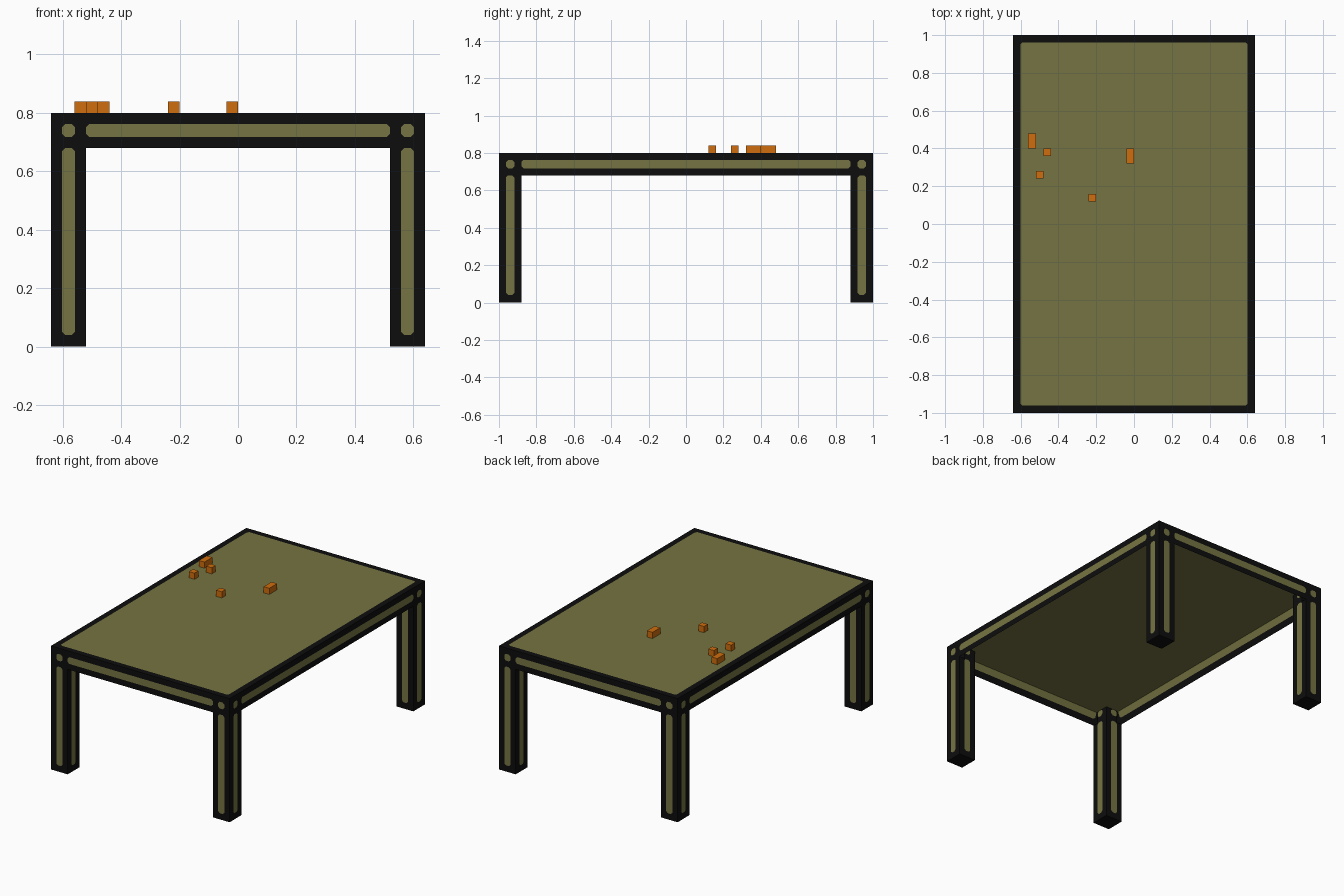
import bpy, bmesh
from mathutils import Vector

if "Cube" in bpy.data.objects:
    bpy.data.objects.remove(bpy.data.objects["Cube"])

HX, HY, TOP = 0.64, 1.0, 0.80        # half width, half depth, table height
LEG, EDGE, MID = 0.12, 0.038, 0.082  # leg size, black edge width, stripe far side
APRON, S0, S1, UNDER = 0.68, 0.718, 0.762, 0.76
CLIP = 0.011                         # cut-off of the stripe corners


def material(name, rgb):
    m = bpy.data.materials.new(name)
    m.diffuse_color = (*rgb, 1.0)
    m.use_nodes = True
    m.node_tree.nodes["Principled BSDF"].inputs["Base Color"].default_value = m.diffuse_color
    return m


BLACK = material("black edging", (0.004, 0.004, 0.004))
OLIVE = material("olive panel", (0.18, 0.175, 0.054))
ORANGE = material("orange block", (0.62, 0.155, 0.004))


def add_box(bm, lo, hi):
    lo, hi = Vector(lo), Vector(hi)
    verts = bmesh.ops.create_cube(bm, size=1)["verts"]
    for v in verts:
        v.co = (lo + hi) / 2 + v.co * (hi - lo)
    return verts


def cut(bm, axis, positions):
    for p in positions:
        co, no = Vector((0, 0, 0)), Vector((0, 0, 0))
        co[axis], no[axis] = p, 1
        bmesh.ops.bisect_plane(bm, geom=bm.verts[:] + bm.edges[:] + bm.faces[:],
                               dist=1e-5, plane_co=co, plane_no=no)


def paint(bm, is_olive):
    """Colour faces by a rule, then clip the outer corners of each olive panel."""
    bm.normal_update()
    for f in bm.faces:
        f.material_index = int(is_olive(f.calc_center_median(), f.normal))
    corners = [(v, [f for f in v.link_faces if f.material_index]) for v in bm.verts]
    for v, olive in [c for c in corners if len(c[1]) == 1]:
        face = next(f for f in v.link_faces if f.material_index)
        ends = []
        for e in [e for e in face.edges if v in e.verts]:
            ends.append(bmesh.utils.edge_split(e, v, CLIP / e.calc_length())[1])
        new = bmesh.utils.face_split(face, ends[0], ends[1])[0]
        tri = new if v in new.verts else face
        tri.material_index = 0


def finish(bm, name, *mats):
    me = bpy.data.meshes.new(name)
    bm.to_mesh(me)
    bm.free()
    for m in mats:
        me.materials.append(m)
    ob = bpy.data.objects.new(name, me)
    bpy.context.collection.objects.link(ob)
    return ob


def along(c, n):
    """Distance from the table corner, measured along a side face."""
    return HY - abs(c.y) if abs(n.x) > 0.5 else HX - abs(c.x)


# Table top with a hollow apron below
bm = bmesh.new()
add_box(bm, (-HX, -HY, APRON), (HX, HY, TOP))
bm.normal_update()
bottom = min(bm.faces, key=lambda f: f.calc_center_median().z)
bmesh.ops.inset_region(bm, faces=[bottom], thickness=EDGE)
for v in bottom.verts:
    v.co.z = UNDER
for axis, half in ((0, HX), (1, HY)):
    cut(bm, axis, [s * (half - d) for s in (-1, 1) for d in (EDGE, MID, LEG)])
cut(bm, 2, (S0, S1))


def top_rule(c, n):
    if n.z > 0.5:
        return abs(c.x) < HX - EDGE and abs(c.y) < HY - EDGE
    if n.z < -0.5:
        return c.z > S0
    t = along(c, n)
    return S0 < c.z < S1 and (EDGE < t < MID or t > LEG)


paint(bm, top_rule)
finish(bm, "table_top", BLACK, OLIVE)

# One leg, mirrored to all four corners; its inner part reaches up inside the apron
bm = bmesh.new()
add_box(bm, (HX - LEG, HY - LEG, 0), (HX, HY, APRON))
add_box(bm, (HX - LEG, HY - LEG, APRON), (HX - EDGE, HY - EDGE, UNDER))
for axis, half in ((0, HX), (1, HY)):
    cut(bm, axis, (half - EDGE, half - MID))
cut(bm, 2, (0.04, S0))


def leg_rule(c, n):
    return (abs(n.z) < 0.5 and EDGE < along(c, n) < MID
            and (0.04 < c.z < APRON or c.z > S0))


paint(bm, leg_rule)
legs = finish(bm, "legs", BLACK, OLIVE)
mirror = legs.modifiers.new("mirror", "MIRROR")
mirror.use_axis = (True, True, False)
mirror.use_mirror_merge = False

# Small blocks lying on the table: x, y of the low corner and length along y
for i, (x, y, length) in enumerate([(-0.56, 0.40, 0.08), (-0.48, 0.36, 0.04),
                                    (-0.52, 0.24, 0.04), (-0.04, 0.32, 0.08),
                                    (-0.24, 0.12, 0.04)], 1):
    bm = bmesh.new()
    add_box(bm, (x, y, TOP), (x + 0.04, y + length, TOP + 0.04))
    finish(bm, f"small_block_{i}", ORANGE)
